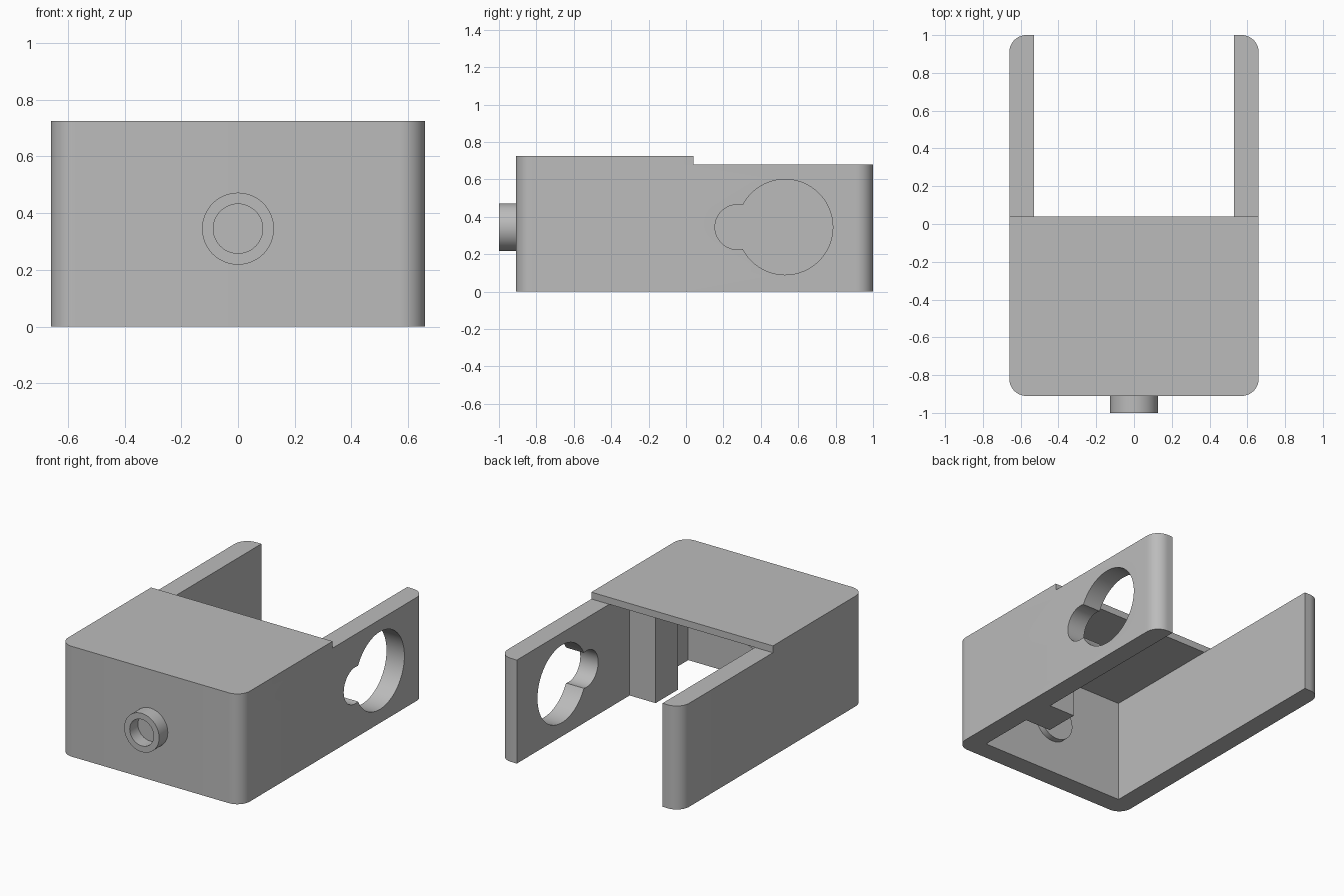
import bpy
import bmesh
import math
from mathutils import Vector

if "Cube" in bpy.data.objects:
    bpy.data.objects.remove(bpy.data.objects["Cube"], do_unlink=True)

# Main dimensions
W, WI = 0.66, 0.53            # outer and inner half width
FRONT, FRONT_IN, BACK = -0.91, -0.78, 1.0
WALL_H, TOP = 0.68, 0.725     # wall height and lid top
LID_BACK = 0.04
R = 0.09                      # corner radius

grey = bpy.data.materials.new("light_grey")
grey.use_nodes = True
colour = (0.5, 0.5, 0.5, 1.0)
grey.diffuse_color = colour
grey.node_tree.nodes["Principled BSDF"].inputs["Base Color"].default_value = colour


def arc(cx, cy, r, a0, a1, n):
    """Points along an arc, angles in degrees."""
    angles = [math.radians(a0 + (a1 - a0) * i / n) for i in range(n + 1)]
    return [(cx + r * math.cos(a), cy + r * math.sin(a)) for a in angles]


def finish(name, bm):
    bmesh.ops.recalc_face_normals(bm, faces=bm.faces)
    mesh = bpy.data.meshes.new(name)
    bm.to_mesh(mesh)
    bm.free()
    mesh.materials.append(grey)
    obj = bpy.data.objects.new(name, mesh)
    bpy.context.collection.objects.link(obj)
    return obj


def extrude(name, points, offset):
    """Close a 3D outline and extrude it along offset."""
    bm = bmesh.new()
    face = bm.faces.new([bm.verts.new(p) for p in points])
    new = bmesh.ops.extrude_face_region(bm, geom=[face])["geom"]
    verts = [v for v in new if isinstance(v, bmesh.types.BMVert)]
    bmesh.ops.translate(bm, verts=verts, vec=Vector(offset))
    return finish(name, bm)


def smooth(obj):
    bpy.ops.object.select_all(action="DESELECT")
    obj.select_set(True)
    bpy.context.view_layer.objects.active = obj
    bpy.ops.object.shade_smooth_by_angle(angle=math.radians(30))


front_left = arc(-W + R, FRONT + R, R, 180, 270, 12)
front_right = arc(W - R, FRONT + R, R, 270, 360, 12)

# U-shaped wall with rounded outer corners
outline = (front_left + front_right
           + arc(W - R, BACK - R, R, 0, 90, 12)
           + [(WI, BACK), (WI, FRONT_IN), (-WI, FRONT_IN), (-WI, BACK)]
           + arc(-W + R, BACK - R, R, 90, 180, 12))
walls = extrude("side_and_front_walls", [(x, y, 0) for x, y in outline], (0, 0, WALL_H))

# Keyhole opening through the left wall: two overlapping circles
BIG, SMALL = (0.53, 0.345, 0.255), (0.275, 0.345, 0.12)
d = BIG[0] - SMALL[0]
a = (d * d + BIG[2] ** 2 - SMALL[2] ** 2) / (2 * d)
h = math.sqrt(BIG[2] ** 2 - a * a)
big_a = math.degrees(math.atan2(h, -a))
small_a = math.degrees(math.atan2(h, d - a))
keyhole = (arc(*BIG, -big_a, big_a, 64)
           + arc(*SMALL, small_a, 360 - small_a, 32)[1:-1])
cutter = extrude("keyhole_cutter", [(0.45, y, z) for y, z in keyhole], (0.3, 0, 0))
cutter.hide_render = True
cut = walls.modifiers.new("keyhole", "BOOLEAN")
cut.operation = "DIFFERENCE"
cut.solver = "EXACT"
cut.object = cutter
bpy.context.view_layer.objects.active = walls
bpy.ops.object.modifier_apply(modifier=cut.name)
bpy.data.objects.remove(cutter, do_unlink=True)

# Lid over the front half
lid_outline = front_left + front_right + [(W, LID_BACK), (-W, LID_BACK)]
lid = extrude("top_plate", [(x, y, WALL_H) for x, y in lid_outline], (0, 0, TOP - WALL_H))

# Inner post against the left wall
post_outline = [(0.34, -0.40), (WI + 0.02, -0.40), (WI + 0.02, -0.17), (0.34, -0.17)]
extrude("inner_post", [(x, y, 0.001) for x, y in post_outline], (0, 0, WALL_H))

# Round boss through the front wall with a blind bore
bm = bmesh.new()
profile = [(0, -0.915), (0.087, -0.915), (0.087, -1.0),
           (0.127, -1.0), (0.127, -0.74), (0, -0.74)]
verts = [bm.verts.new((r, y, 0.345)) for r, y in profile]
edges = [bm.edges.new(pair) for pair in zip(verts, verts[1:])]
bmesh.ops.spin(bm, geom=verts + edges, cent=(0, 0, 0.345), axis=(0, 1, 0),
               angle=2 * math.pi, steps=48)
bmesh.ops.remove_doubles(bm, verts=bm.verts, dist=0.0001)
boss = finish("front_boss", bm)

for part in (walls, lid, boss):
    smooth(part)
